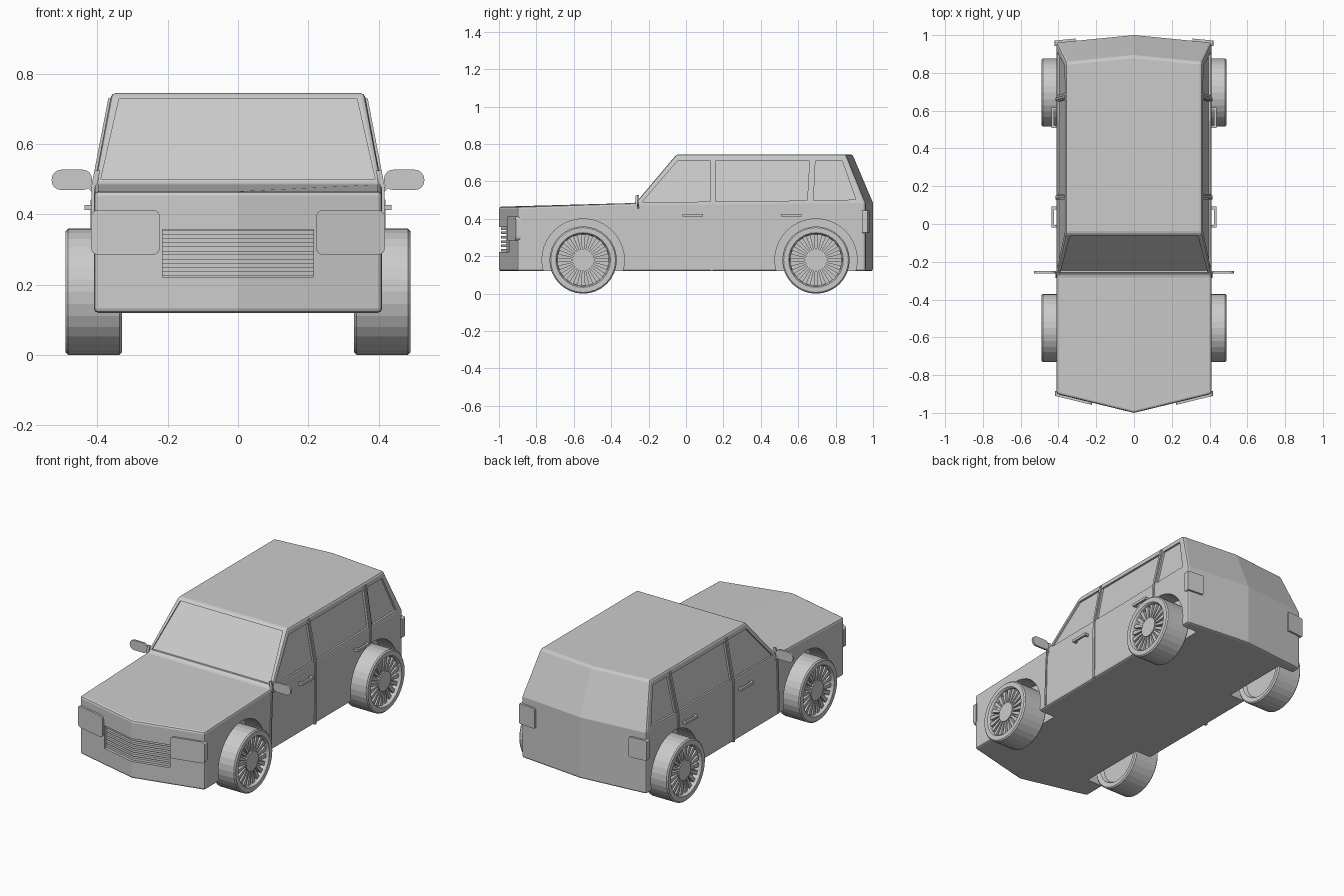
import bpy, bmesh, math

if "Cube" in bpy.data.objects:
    bpy.data.objects.remove(bpy.data.objects["Cube"])

grey = bpy.data.materials.new("plain_grey")
grey.diffuse_color = (0.6, 0.6, 0.6, 1)
grey.use_nodes = True
grey.node_tree.nodes["Principled BSDF"].inputs["Base Color"].default_value = grey.diffuse_color


def make(name, parts, mirror=True):
    """One object from several lofts; each loft is a list of equal vertex rings."""
    bm = bmesh.new()
    for rings in parts:
        vs = [[bm.verts.new(p) for p in r] for r in rings]
        n = len(vs[0])
        for a, b in zip(vs, vs[1:]):
            for i in range(n):
                j = (i + 1) % n
                bm.faces.new((a[i], a[j], b[j], b[i]))
        bm.faces.new(vs[0])
        bm.faces.new(vs[-1])
    bmesh.ops.recalc_face_normals(bm, faces=bm.faces)
    return finish(name, bm, mirror)


def finish(name, bm, mirror):
    me = bpy.data.meshes.new(name)
    bm.to_mesh(me)
    bm.free()
    me.materials.append(grey)
    ob = bpy.data.objects.new(name, me)
    bpy.context.collection.objects.link(ob)
    if mirror:
        ob.modifiers.new("mirror", 'MIRROR').use_mirror_merge = False
    return ob


W, BELT, ROOF = 0.41, 0.485, 0.745


def side(z):      # body half width at a height
    return W - max(0, z - BELT) / (ROOF - BELT) * 0.05


def front(x):     # pointed nose
    return -1 + 0.1 * abs(x) / W


def rear(x):      # pointed tail
    return 1 - 0.04 * abs(x) / W


def screen(z):    # windscreen plane
    return -0.27 + (z - BELT) / (ROOF - BELT) * 0.22


def circle(x, y, r, n=32):
    return [(x, y + r * math.cos(2 * math.pi * i / n),
             0.18 + r * math.sin(2 * math.pi * i / n)) for i in range(n)]


def rounded(x0, x1, z0, z1, r):
    out = []
    for k, (cx, cz) in enumerate([(x1 - r, z1 - r), (x0 + r, z1 - r), (x0 + r, z0 + r), (x1 - r, z0 + r)]):
        for s in range(5):
            a = math.pi / 2 * (k + s / 4)
            out.append((cx + r * math.cos(a), cz + r * math.sin(a)))
    return out


def plate_y(outline, surf, d0, d1):
    return [[(x, surf(x) + d, z) for x, z in outline] for d in (d0, d1)]


def box(x0, x1, y0, y1, z0, z1):
    return [[(x, y0, z0), (x, y1, z0), (x, y1, z1), (x, y0, z1)] for x in (x0, x1)]


# Body shell: stations around the side profile (edge y, centre y, z, half width)
stations = [(-0.90, -1.0, 0.12, W), (-0.90, -1.0, 0.465, W), (-0.27, -0.27, BELT, W),
            (-0.05, -0.05, ROOF, 0.36), (0.855, 0.89, ROOF, 0.36),
            (0.96, 1.0, BELT, W), (0.96, 1.0, 0.12, W)]
bm = bmesh.new()
rows = [[bm.verts.new((s * w, yc if s == 0 else ye, z)) for s in (-1, 0, 1)]
        for ye, yc, z, w in stations]
for i in range(7):
    a, b = rows[i], rows[(i + 1) % 7]
    for k in (0, 1):
        bm.faces.new((a[k], a[k + 1], b[k + 1], b[k]))
for k in (0, 2):
    bm.faces.new([rows[i][k] for i in (0, 1, 2, 5, 6)])
    bm.faces.new([rows[i][k] for i in (2, 3, 4, 5)])
bmesh.ops.recalc_face_normals(bm, faces=bm.faces)
body = finish("body", bm, False)
bev = body.modifiers.new("bevel", 'BEVEL')
bev.width, bev.segments, bev.limit_method, bev.angle_limit = 0.012, 2, 'ANGLE', math.radians(32)

# Cutters: wheel wells and side windows
AXLES = (-0.55, 0.695)
windows = [[(-0.235, 0.489), (0.13, 0.492), (0.13, 0.71), (-0.045, 0.71)],
           [(0.158, 0.492), (0.648, 0.498), (0.66, 0.71), (0.158, 0.71)],
           [(0.682, 0.498), (0.908, 0.503), (0.835, 0.71), (0.692, 0.71)]]
cuts = [[circle(0.30, y, 0.22, 40), circle(0.55, y, 0.22, 40)] for y in AXLES]
cuts += [[[(side(z) + d, y, z) for y, z in w] for d in (-0.012, 0.03)] for w in windows]
side_cut = make("side_cutter", cuts)
# Cutters: windscreen and grille opening
glass = [(-0.39, 0.50), (0.39, 0.50), (0.338, 0.73), (-0.338, 0.73)]


def bar(z0, z1, d0, d1, w=0.215):
    return [[(x, front(x) + d0, z0), (x, front(x) + d1, z0),
             (x, front(x) + d1, z1), (x, front(x) + d0, z1)] for x in (-w, 0, w)]


front_cut = make("front_cutter", [
    [[(x, screen(z) + d, z) for x, z in glass] for d in (-0.04, 0.012)],
    bar(0.222, 0.357, -0.03, 0.04)], False)
for c in (side_cut, front_cut):
    c.hide_render = True
    m = body.modifiers.new("cut", 'BOOLEAN')
    m.object, m.operation, m.solver = c, 'DIFFERENCE', 'EXACT'
bpy.context.view_layer.objects.active = body
body.select_set(True)
bpy.ops.object.convert(target='MESH')
for c in (side_cut, front_cut):
    bpy.data.objects.remove(c)

# Grille bars
make("grille", [bar(0.225 + 0.0232 * i, 0.239 + 0.0232 * i, 0.012, 0.045, 0.217) for i in range(6)], False)

# Lamps wrapping the corners
make("headlights", [plate_y(rounded(0.222, 0.418, 0.285, 0.412, 0.02), front, -0.012, 0.015)])
make("taillights", [plate_y(rounded(0.31, 0.42, 0.325, 0.445, 0.008), rear, -0.018, 0.012)])


# Door seams as thin raised strips along the side
def strip(path, w=0.007):
    return [[(side(z) - 0.01, y - w, z), (side(z) + 0.006, y - w, z),
             (side(z) + 0.006, y + w, z), (side(z) - 0.01, y + w, z)] for y, z in path]


make("door_seams", [strip([(-0.282, 0.13), (-0.275, 0.38), (-0.266, BELT), (-0.264, 0.525)], 0.005),
                    strip([(0.138, 0.12), (0.143, BELT), (0.144, 0.73)]),
                    strip([(0.657, 0.40), (0.662, BELT), (0.674, 0.73)])])

# Door handles: a bar on two posts
handles = []
for y in (-0.018, 0.508):
    handles += [box(0.424, 0.436, y, y + 0.11, 0.412, 0.427),
                box(0.40, 0.426, y, y + 0.014, 0.412, 0.427),
                box(0.40, 0.426, y + 0.096, y + 0.11, 0.412, 0.427)]
make("door_handles", handles)

# Wing mirrors with stems
make("wing_mirrors", [plate_y(rounded(0.415, 0.53, 0.469, 0.527, 0.027), lambda x: -0.256, -0.006, 0.006),
                      [[(x - 0.006, -0.26, z), (x + 0.006, -0.26, z), (x + 0.006, -0.252, z), (x - 0.006, -0.252, z)]
                       for x, z in ((0.403, 0.455), (0.43, 0.485))]])

# Wheels: turned tyre and rim, spokes and hub
tyre = [(0.355, 0.135), (0.335, 0.145), (0.33, 0.173), (0.337, 0.18), (0.483, 0.18),
        (0.49, 0.173), (0.49, 0.146), (0.482, 0.14), (0.452, 0.137)]
for label, y in zip(("front", "rear"), AXLES):
    make(label + "_tyres", [[circle(x, y, r) for x, r in tyre]])
    spokes = [[circle(0.45, y, 0.058), circle(0.48, y, 0.058)]]
    for i in range(20):
        a = 2 * math.pi * (i + 0.5) / 20
        c, s = math.cos(a), math.sin(a)
        rings = []
        for r, h in ((0.05, 0.005), (0.139, 0.012)):
            rings.append([(x, y + r * c - t * s, 0.18 + r * s + t * c)
                          for x, t in ((0.45, -h), (0.474, -h), (0.474, h), (0.45, h))])
        spokes.append(rings)
    make(label + "_spokes", spokes)
